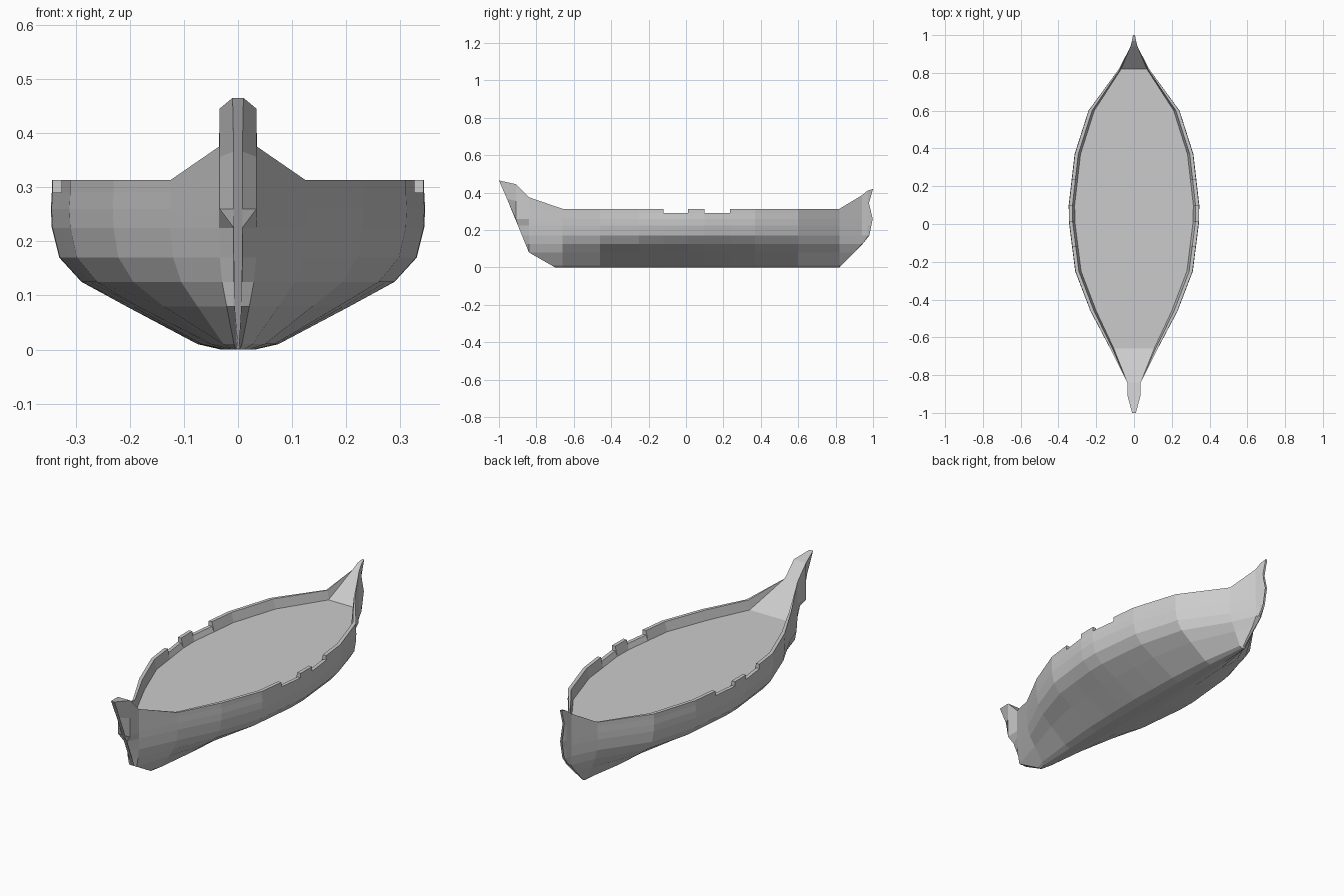
import bpy, bmesh

if "Cube" in bpy.data.objects:
    bpy.data.objects.remove(bpy.data.objects["Cube"])

# Stem and stern profiles: z -> y
BOW = [(0, -.70), (.08, -.84), (.35, -.95), (.465, -1)]
STERN = [(0, .82), (.12, .94), (.17, .98), (.27, 1), (.34, .978), (.38, .982), (.42, 1)]
# Plan outline: y -> half width
PLAN = [(-1, .01), (-.91, .034), (-.84, .035), (-.66, .125), (-.46, .23), (-.25, .31),
        (.02, .344), (.1, .344), (.37, .313), (.6, .24), (.82, .08), (.94, .018), (.97, .011), (1, .005)]
# Cross-section: height, fraction of half width
ROWS = [(.26, 1.005), (.225, 1.0), (.17, .96), (.125, .84), (.08, .6), (.01, .217), (0, .09)]
RAIL, NOTCH, DECK = .313, .29, .265


def interp(pts, t):
    if t <= pts[0][0]:
        return pts[0][1]
    for (a, u), (b, v) in zip(pts, pts[1:]):
        if t <= b:
            return u + (v - u) * (t - a) / (b - a)
    return pts[-1][1]


# Stations along the hull: y, top height (doubled where the rail is notched)
stations = [(-1, .465), (-.91, .445), (-.84, .375)]
stations += [(y, RAIL) for y in (-.66, -.46, -.25)]
for a, b, mid in ((-.12, .01, None), (.10, .235, None)):
    stations += [(a, RAIL), (a, NOTCH), (b, NOTCH), (b, RAIL)]
stations += [(y, RAIL) for y in (.37, .6, .82)]
stations += [(.94, .385), (.97, .41), (1, .42)]


def outer_section(y, top):
    w = interp(PLAN, y)
    rows = [(top, 1.0), (NOTCH + max(0, top - RAIL) * .5, 1.0)] + ROWS
    pts = []
    for z, f in rows:
        yy = min(max(y, interp(BOW, z)), interp(STERN, z))
        x = w * f if abs(yy - y) < .003 else min(w * f, .008)
        pts.append((x, yy, z))
    return pts


def inner_section(y, top):
    w = interp(PLAN, y)
    if y < -.8 or y > .9:
        return [(w, y, top)] * 2
    k = min(1, w / .2)
    return [(w - .018 * k, y, top), (w - .03 * k, y, DECK)]


def loft(name, sections):
    """Skin sections (each a list of points) into one mesh."""
    bm = bmesh.new()
    grid = [[bm.verts.new(p) for p in s] for s in sections]
    for s, t in zip(grid, grid[1:]):
        for i in range(len(s) - 1):
            bm.faces.new((s[i], s[i + 1], t[i + 1], t[i]))
    for s in (grid[0], grid[-1]):
        if len(s) > 4:
            bm.faces.new(s)
    bmesh.ops.remove_doubles(bm, verts=bm.verts, dist=.0004)
    bmesh.ops.recalc_face_normals(bm, faces=bm.faces)
    return bm


def finish(bm, name):
    me = bpy.data.meshes.new(name)
    bm.to_mesh(me)
    bm.free()
    ob = bpy.data.objects.new(name, me)
    bpy.context.collection.objects.link(ob)
    return ob


def mirrored(pts):
    return pts + [(-x, y, z) for x, y, z in reversed(pts)]


# Hull with bulwark, rail and deck as one closed skin
sections = []
for y, top in stations:
    half = inner_section(y, top)[::-1] + outer_section(y, top)
    ring = mirrored(half)
    sections.append(ring + ring[:1])
finish(loft("hull", sections), "hull")
